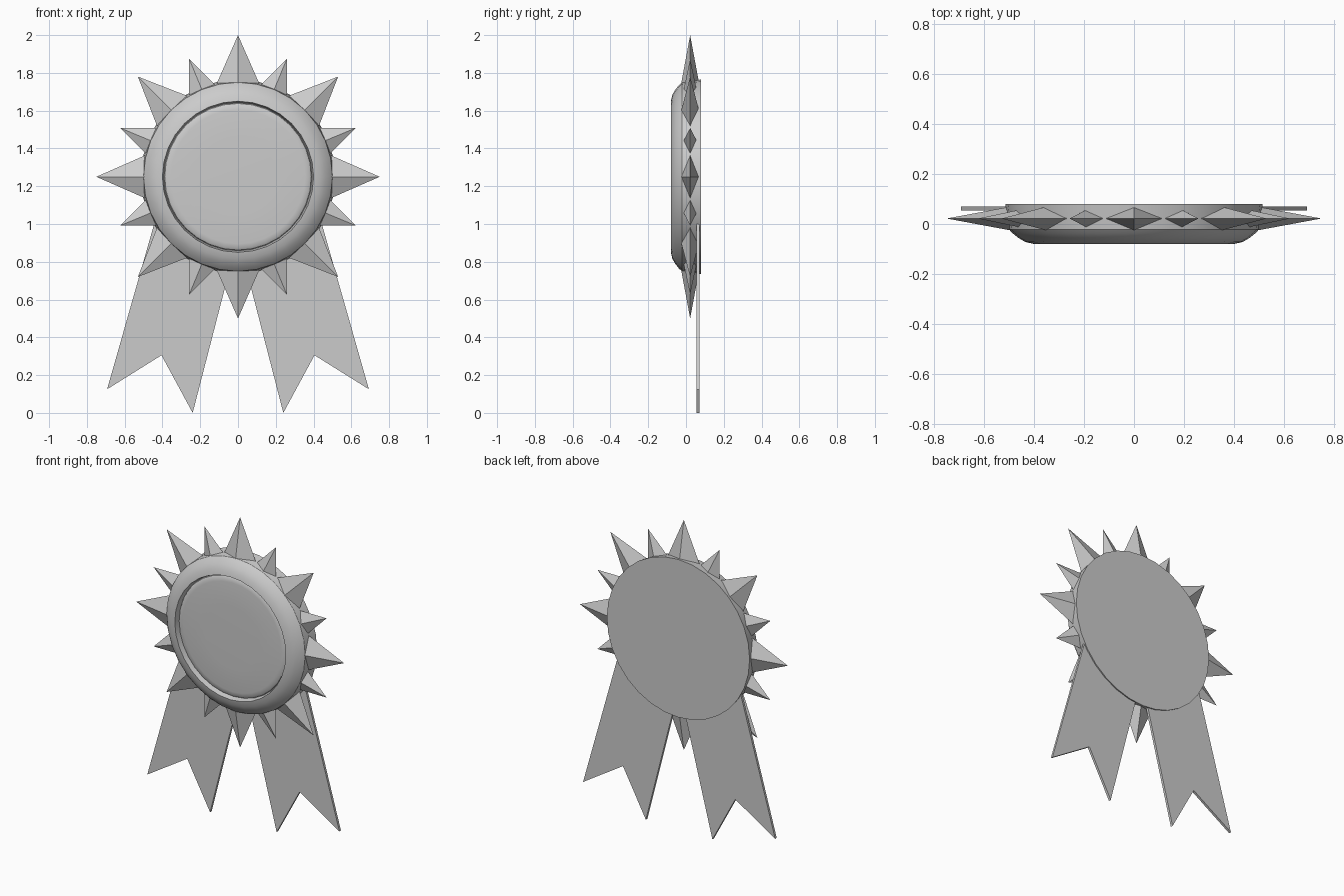
import bpy
import bmesh
from math import sin, cos, pi, radians
from mathutils import Vector, Matrix

if "Cube" in bpy.data.objects:
    bpy.data.objects.remove(bpy.data.objects["Cube"], do_unlink=True)

grey = bpy.data.materials.new("light_grey")
grey.use_nodes = True
colour = (0.6, 0.6, 0.6, 1)
grey.diffuse_color = colour
grey.node_tree.nodes["Principled BSDF"].inputs["Base Color"].default_value = colour

CENTRE_Z = 1.25


def add_object(name, bm, smooth=False):
    bmesh.ops.remove_doubles(bm, verts=bm.verts, dist=1e-5)
    bmesh.ops.recalc_face_normals(bm, faces=bm.faces)
    mesh = bpy.data.meshes.new(name)
    bm.to_mesh(mesh)
    bm.free()
    mesh.materials.append(grey)
    obj = bpy.data.objects.new(name, mesh)
    bpy.context.collection.objects.link(obj)
    if smooth:
        bpy.ops.object.select_all(action='DESELECT')
        obj.select_set(True)
        bpy.context.view_layer.objects.active = obj
        bpy.ops.object.shade_smooth_by_angle(angle=radians(32))
    return obj


def lathe(name, profile, steps=32):
    """Spin (radius, y) points about the medal's front-to-back axis."""
    bm = bmesh.new()
    verts = [bm.verts.new((r, y, CENTRE_Z)) for r, y in profile]
    edges = [bm.edges.new(pair) for pair in zip(verts, verts[1:])]
    bmesh.ops.spin(bm, geom=verts + edges, cent=(0, 0, CENTRE_Z),
                   axis=(0, 1, 0), angle=2 * pi, steps=steps, use_merge=True)
    return add_object(name, bm, smooth=True)


# Round body with a flat back, bevelled front rim and a shallow recess
lathe("medal_body", [
    (0, 0.08), (0.515, 0.08), (0.5, -0.022),
    (0.485, -0.038), (0.462, -0.056), (0.435, -0.072), (0.40, -0.08),
    (0.392, -0.045), (0, -0.045)])

# Softly domed face set in the recess
lathe("medal_face", [
    (0.392, -0.042), (0.388, -0.052), (0.378, -0.058), (0.355, -0.061),
    (0.2, -0.063), (0, -0.064)])

# Ring of alternating long and short four-sided spikes
bm = bmesh.new()
BASE = 0.47
for i in range(16):
    tip, width, depth = (0.75, 0.123, 0.052) if i % 2 == 0 else (0.675, 0.085, 0.04)
    turn = Matrix.Rotation(i * pi / 8, 4, 'Y')
    shift = Vector((0, 0.022, CENTRE_Z))
    ring = [Vector((width * cos(k * pi / 2), depth * sin(k * pi / 2), BASE))
            for k in range(4)]
    base = [bm.verts.new(turn @ p + shift) for p in ring]
    top = bm.verts.new(turn @ Vector((0, 0, tip)) + shift)
    bm.faces.new(base)
    for k in range(4):
        bm.faces.new((base[k], base[(k + 1) % 4], top))
add_object("spike_ring", bm)

# Swallow-tailed ribbons, mirrored left and right
ribbon = [(0.24, 0), (0.405, 0.305), (0.693, 0.125), (0.41, 1.12), (0.0, 0.93)]
for side, name in ((1, "left_ribbon"), (-1, "right_ribbon")):
    bm = bmesh.new()
    face = bm.faces.new([bm.verts.new((side * x, 0.055, z)) for x, z in ribbon])
    out = bmesh.ops.extrude_face_region(bm, geom=[face])
    bmesh.ops.translate(bm, vec=(0, 0.016, 0),
                        verts=[v for v in out["geom"] if isinstance(v, bmesh.types.BMVert)])
    # The extrusion drops the starting face, so close any open side
    open_edges = [e for e in bm.edges if e.is_boundary]
    if open_edges:
        bmesh.ops.holes_fill(bm, edges=open_edges)
    add_object(name, bm)
